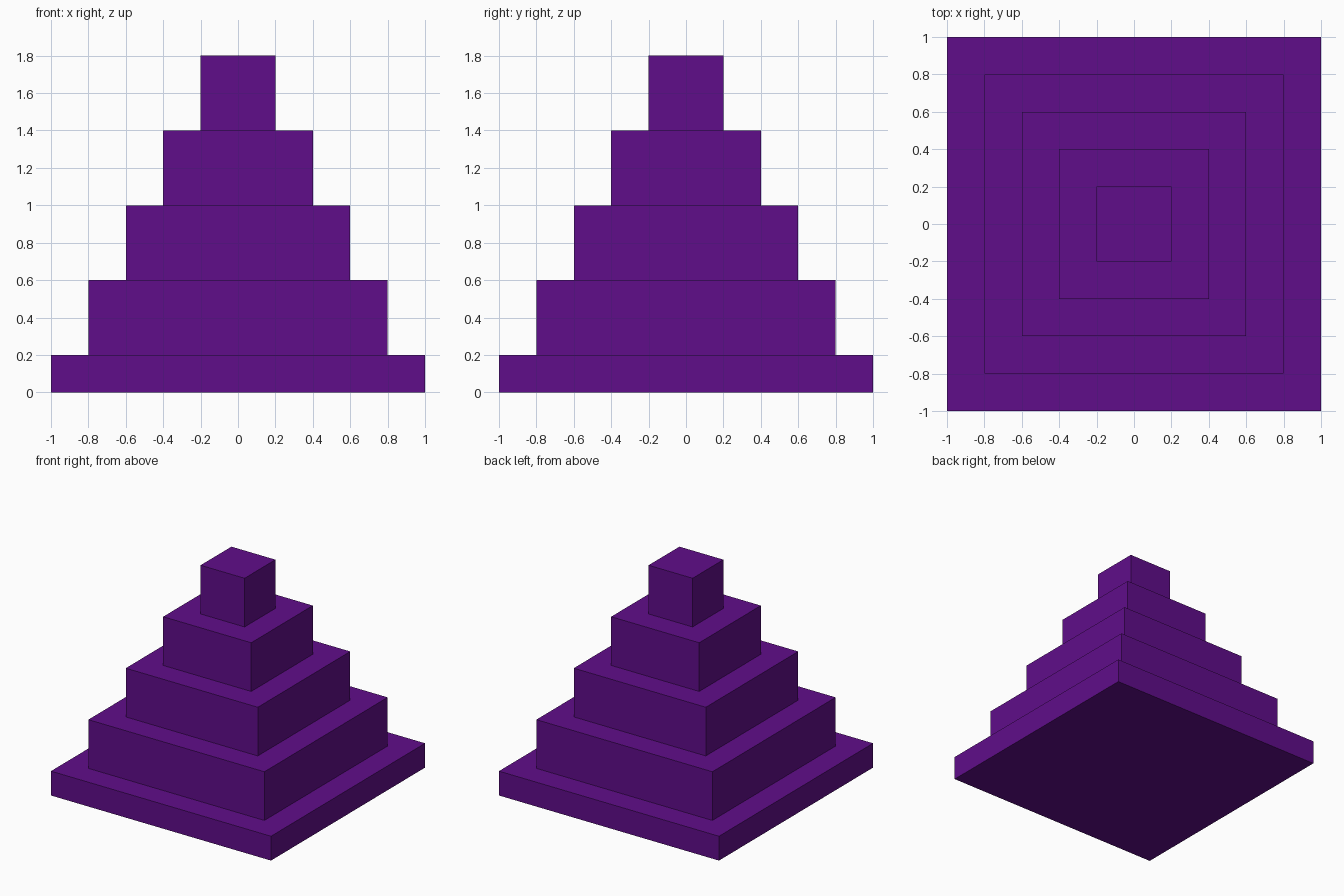
import bpy

cube = bpy.data.objects.get("Cube")
if cube:
    bpy.data.objects.remove(cube, do_unlink=True)

# Single flat purple
purple = bpy.data.materials.new("purple")
purple.use_nodes = True
colour = (0.117, 0.004, 0.254, 1.0)
purple.diffuse_color = colour
purple.node_tree.nodes["Principled BSDF"].inputs["Base Color"].default_value = colour


def add_tier(name, width, bottom, height):
    """Square block standing on the given height."""
    bpy.ops.mesh.primitive_cube_add(size=1, location=(0, 0, bottom + height / 2))
    tier = bpy.context.object
    tier.name = name
    tier.scale = (width, width, height)
    bpy.ops.object.transform_apply(location=False, rotation=False, scale=True)
    tier.data.materials.append(purple)


# Stacked tiers: name, width, height
tiers = [
    ("base_slab", 2.0, 0.2),
    ("lower_tier", 1.6, 0.4),
    ("middle_tier", 1.2, 0.4),
    ("upper_tier", 0.8, 0.4),
    ("top_block", 0.4, 0.4),
]
z = 0.0
for name, width, height in tiers:
    add_tier(name, width, z, height)
    z += height
